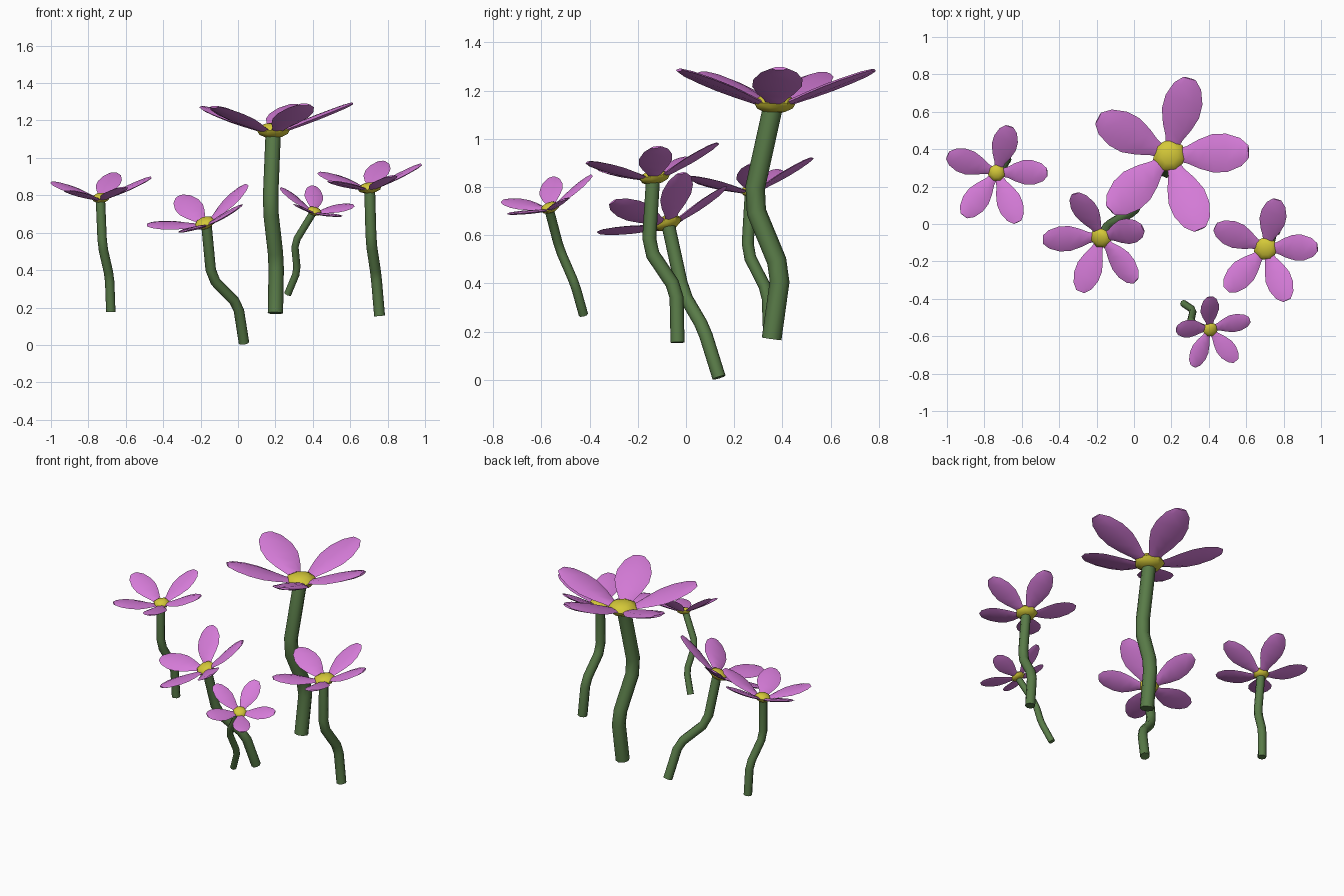
import bpy, bmesh, math
from mathutils import Vector, Matrix

if "Cube" in bpy.data.objects:
    bpy.data.objects.remove(bpy.data.objects["Cube"])


def material(name, rgb):
    m = bpy.data.materials.new(name)
    m.diffuse_color = (*rgb, 1)
    m.use_nodes = True
    m.node_tree.nodes["Principled BSDF"].inputs["Base Color"].default_value = m.diffuse_color
    return m


PINK = material("petal_pink", (0.67, 0.20, 0.69))
YELLOW = material("centre_yellow", (0.66, 0.58, 0.04))
GREEN = material("stem_green", (0.10, 0.20, 0.065))


def finish(bm, name, mat, angle):
    bmesh.ops.recalc_face_normals(bm, faces=bm.faces)
    me = bpy.data.meshes.new(name)
    bm.to_mesh(me)
    bm.free()
    me.materials.append(mat)
    ob = bpy.data.objects.new(name, me)
    bpy.context.collection.objects.link(ob)
    bpy.ops.object.select_all(action='DESELECT')
    ob.select_set(True)
    bpy.context.view_layer.objects.active = ob
    bpy.ops.object.shade_smooth_by_angle(angle=math.radians(angle))
    return ob


def skin(bm, rings):
    """Bridge successive vertex rings and cap both ends."""
    vs = [[bm.verts.new(p) for p in r] for r in rings]
    n = len(vs[0])
    for a, b in zip(vs, vs[1:]):
        for i in range(n):
            bm.faces.new((a[i], a[(i + 1) % n], b[(i + 1) % n], b[i]))
    bm.faces.new(vs[0])
    bm.faces.new(vs[-1])


# Stem: tube along a bent path with softened kinks
def stem(name, path, radius, sides=8):
    pts = [Vector(p) for p in path]
    soft = [pts[0]]
    for a, b, c in zip(pts, pts[1:], pts[2:]):
        soft += [b.lerp(a, 0.15), b.lerp(c, 0.15)]
    soft.append(pts[-1])
    rings = []
    for i, p in enumerate(soft):
        d = (soft[min(i + 1, len(soft) - 1)] - soft[max(i - 1, 0)]).normalized()
        q = Vector((0, 0, 1)).rotation_difference(d)
        rings.append([p + q @ Vector((radius * math.cos(t), radius * math.sin(t), 0))
                      for t in (math.tau * k / sides for k in range(sides))])
    bm = bmesh.new()
    skin(bm, rings)
    finish(bm, name, GREEN, 50)


# Petals: lens-section blades rising 20 degrees; (distance, half width, half thickness)
PETAL = [(0.03, 0.030, 0.008), (0.10, 0.046, 0.011), (0.17, 0.078, 0.013),
         (0.25, 0.103, 0.014), (0.33, 0.102, 0.013), (0.41, 0.075, 0.011),
         (0.455, 0.034, 0.006)]


def petals(name, frame, size, angles):
    bm = bmesh.new()
    for deg in angles:
        m = (frame @ Matrix.Rotation(math.radians(deg), 4, 'Z')
             @ Matrix.Rotation(math.radians(-20), 4, 'Y') @ Matrix.Scale(size, 4))
        rings = []
        for d, w, h in PETAL:
            section = [(-1, 0), (-.5, h), (.5, h), (1, 0), (.5, -h), (-.5, -h)]
            rings.append([m @ Vector((d, u * w, v)) for u, v in section])
        skin(bm, rings)
    finish(bm, name, PINK, 40)


# Yellow centre: flattened low-poly ball
def centre(name, frame, size, radius):
    bm = bmesh.new()
    m = (frame @ Matrix.Translation((0, 0, 0.022 * size))
         @ Matrix.Diagonal((radius, radius, 0.042 * size, 1)))
    bmesh.ops.create_uvsphere(bm, u_segments=7, v_segments=6, radius=1, matrix=m)
    finish(bm, name, YELLOW, 40)


# name: size, stem radius, centre radius, head position, head normal, petal angles, stem path
FLOWERS = {
    "back_tall": (1.0, .041, .09, (.19, .365, 1.125), (-.025, 0, 1), (3, 75, 152, 223, 293),
                  [(.2, .355, .17), (.205, .394, .45), (.172, .274, .74), (.188, .36, 1.13)]),
    "right": (.68, .029, .065, (.705, -.13, .825), (-.114, -.157, 1), (5, 75, 153, 226, 295),
              [(.757, -.035, .155), (.738, -.04, .375), (.712, -.155, .545), (.704, -.137, .83)]),
    "left": (.65, .025, .048, (-.733, .275, .772), (-.077, -.16, 1), (4, 74, 157, 232, 295),
             [(-.68, .345, .176), (-.687, .338, .365), (-.725, .254, .53), (-.735, .268, .765)]),
    "middle": (.69, .028, .058, (-.173, -.07, .638), (-.36, -.37, 1), (21, 109, 179, 250, 318),
               [(.032, .137, .01), (0, .073, .215), (-.142, -.012, .36), (-.168, -.072, .635)]),
    "front_small": (.49, .0195, .042, (.405, -.56, .705), (.28, -.354, 1), (19, 98, 170, 240, 309),
                    [(.265, -.425, .27), (.317, -.46, .395), (.302, -.525, .545), (.4, -.567, .705)]),
}

for name, (size, sr, cr, pos, normal, angles, path) in FLOWERS.items():
    tilt = Vector((0, 0, 1)).rotation_difference(Vector(normal)).to_matrix().to_4x4()
    frame = Matrix.Translation(pos) @ tilt
    stem(name + "_stem", path, sr)
    petals(name + "_petals", frame, size, angles)
    centre(name + "_centre", frame, size, cr)
